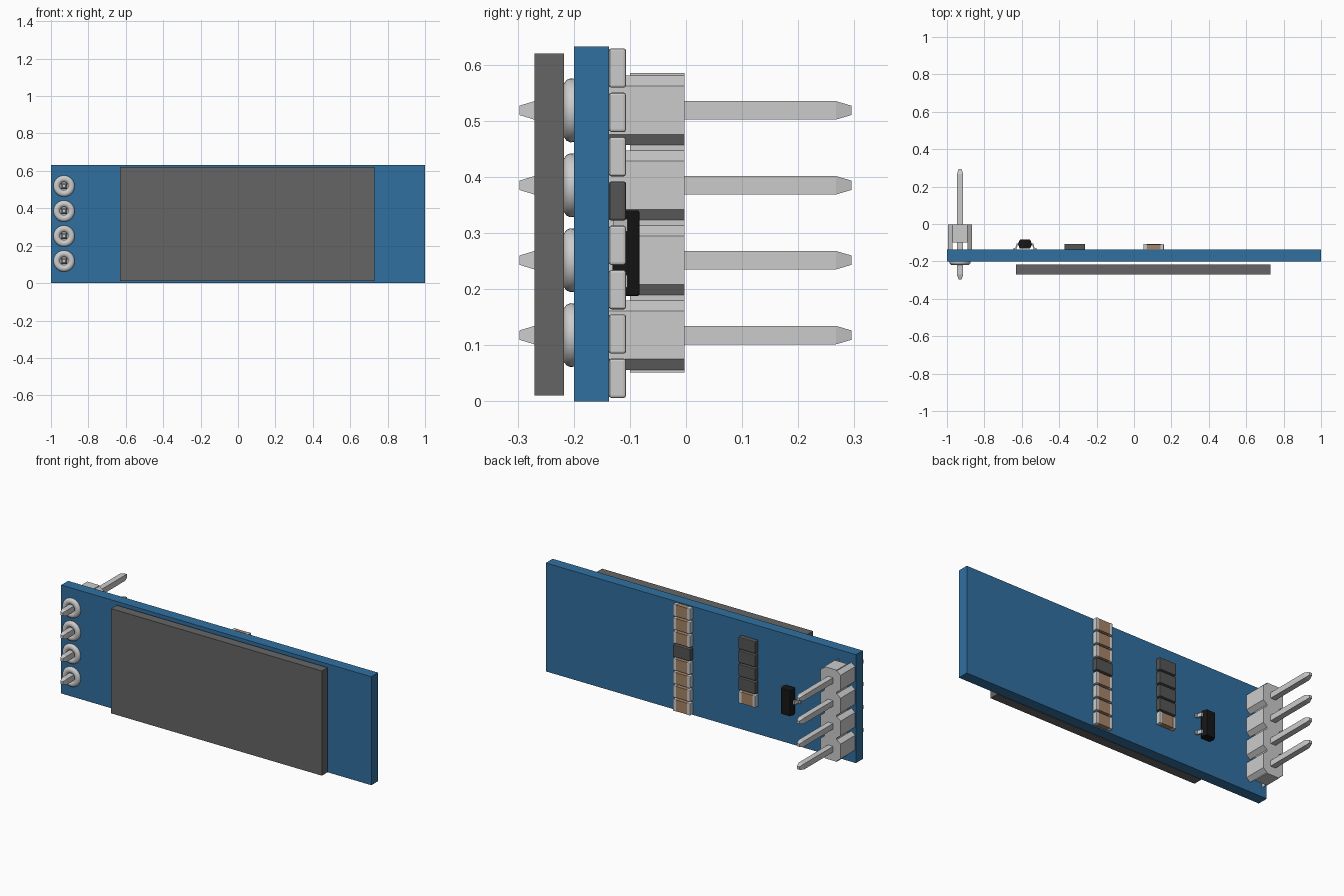
import bpy
import bmesh
import math
from mathutils import Matrix

cube = bpy.data.objects.get("Cube")
if cube:
    bpy.data.objects.remove(cube, do_unlink=True)


def material(name, r, g, b):
    m = bpy.data.materials.new(name)
    m.use_nodes = True
    m.diffuse_color = (r, g, b, 1)
    bsdf = next(n for n in m.node_tree.nodes if n.type == 'BSDF_PRINCIPLED')
    bsdf.inputs["Base Color"].default_value = (r, g, b, 1)
    return m


BLUE = material("board_blue", 0.03, 0.16, 0.35)
GLASS = material("screen_grey", 0.13, 0.13, 0.13)
BROWN = material("ceramic_brown", 0.38, 0.23, 0.14)
DARK = material("resistor_dark", 0.09, 0.09, 0.09)
BLACK = material("chip_black", 0.008, 0.008, 0.008)


def finish(name, bm, mat=None, bevel=0):
    bmesh.ops.recalc_face_normals(bm, faces=bm.faces)
    mesh = bpy.data.meshes.new(name)
    bm.to_mesh(mesh)
    bm.free()
    ob = bpy.data.objects.new(name, mesh)
    bpy.context.collection.objects.link(ob)
    if mat:
        mesh.materials.append(mat)
    if bevel:
        mod = ob.modifiers.new("soft_edges", 'BEVEL')
        mod.width = bevel
        mod.segments = 2
    return ob


def box(name, xs, ys, zs, mat=None, bevel=0):
    bm = bmesh.new()
    size = [b - a for a, b in (xs, ys, zs)]
    mid = [(a + b) / 2 for a, b in (xs, ys, zs)]
    bmesh.ops.create_cube(bm, size=1, matrix=Matrix.Translation(mid) @ Matrix.Diagonal((*size, 1)))
    return finish(name, bm, mat, bevel)


def prism(name, points, offset, mat=None, bevel=0):
    """Extrude a planar outline along an offset vector."""
    bm = bmesh.new()
    face = bm.faces.new([bm.verts.new(p) for p in points])
    out = bmesh.ops.extrude_face_region(bm, geom=[face])["geom"]
    bmesh.ops.translate(bm, vec=offset, verts=[v for v in out if isinstance(v, bmesh.types.BMVert)])
    return finish(name, bm, mat, bevel)


def loft_y(name, profile, sides, x, z, turn=0):
    """Stack regular rings of (radius, y) along the y axis."""
    bm = bmesh.new()
    rings = []
    for r, y in profile:
        angles = [turn + math.tau * i / sides for i in range(sides)]
        rings.append([bm.verts.new((x + r * math.cos(a), y, z + r * math.sin(a))) for a in angles])
    for a, b in zip(rings, rings[1:]):
        for i in range(sides):
            j = (i + 1) % sides
            bm.faces.new((a[i], a[j], b[j], b[i]))
    bm.faces.new(rings[0])
    bm.faces.new(rings[-1])
    return finish(name, bm)


def smooth(ob):
    bpy.ops.object.select_all(action='DESELECT')
    ob.select_set(True)
    bpy.context.view_layer.objects.active = ob
    bpy.ops.object.shade_smooth_by_angle(angle=math.radians(40))


# Board and display panel
BACK = -0.137
box("circuit_board", (-1, 1), (-0.2, BACK), (0, 0.632), BLUE)
box("display_panel", (-0.63, 0.73), (-0.27, -0.217), (0.01, 0.62), GLASS)

# Pin header: spine, side ribs, pins and solder rings
PIN_X, PIN_Z, PITCH = -0.93, 0.118, 0.1335
box("header_spine", (PIN_X - 0.04, PIN_X + 0.04), (-0.1, -0.003), (0.051, 0.585))
solder = [(0.056, -0.198), (0.057, -0.206), (0.054, -0.213), (0.047, -0.218), (0.037, -0.219),
          (0.028, -0.216), (0.023, -0.209), (0.022, -0.201)]
half = 0.0165 * math.sqrt(2)
pin = [(half * 0.5, -0.297), (half, -0.27), (half, 0.267), (half * 0.5, 0.295)]
for i in range(4):
    z = PIN_Z + i * PITCH
    loft_y(f"header_pin_{i + 1}", pin, 4, PIN_X, z, math.pi / 4)
    smooth(loft_y(f"solder_ring_{i + 1}", solder, 32, PIN_X, z))
    for label, s in (("left", 1), ("right", -1)):
        inner, outer = PIN_X + s * 0.04, PIN_X + s * 0.065
        outline = [(inner, BACK, z - 0.062), (outer, BACK, z - 0.043),
                   (outer, BACK, z + 0.043), (inner, BACK, z + 0.062)]
        prism(f"header_rib_{label}_{i + 1}", outline, (0, 0.134, 0))


# Surface-mount parts in two columns
def capacitor(name, x, z):
    box(name + "_body", (x - 0.037, x + 0.037), (BACK, -0.109), (z - 0.033, z + 0.033), BROWN)
    for label, s in (("left", 1), ("right", -1)):
        a, b = sorted((x + s * 0.035, x + s * 0.055))
        box(f"{name}_cap_{label}", (a, b), (BACK, -0.107), (z - 0.035, z + 0.035), None, 0.004)


def resistor(name, x, z):
    box(name, (x - 0.055, x + 0.055), (BACK, -0.107), (z - 0.035, z + 0.035), DARK, 0.004)


for column, x, slots, dark in (("centre", 0.105, range(8), {4}), ("side", -0.317, range(2, 7), {3, 4, 5, 6})):
    for k in slots:
        z = 0.041 + k * 0.079
        if k in dark:
            resistor(f"{column}_resistor_{k}", x, z)
        else:
            capacitor(f"{column}_capacitor_{k}", x, z)

# Small three-legged regulator with a drafted body
RX, RZ = -0.583, 0.264
body = [(RX + u, y, RZ - 0.076) for u, y in
        ((-0.028, -0.131), (0.028, -0.131), (0.037, -0.108),
         (0.028, -0.083), (-0.028, -0.083), (-0.037, -0.108))]
prism("regulator_body", body, (0, 0, 0.152), BLACK, 0.003)
leg = ((0.03, -0.104), (0.044, -0.104), (0.052, -0.129), (0.062, -0.129),
       (0.062, BACK), (0.046, BACK), (0.039, -0.112), (0.03, -0.112))
for i, (s, dz) in enumerate(((1, -0.05), (1, 0.05), (-1, 0))):
    prism(f"regulator_leg_{i + 1}", [(RX + s * u, y, RZ + dz - 0.011) for u, y in leg], (0, 0, 0.022))
